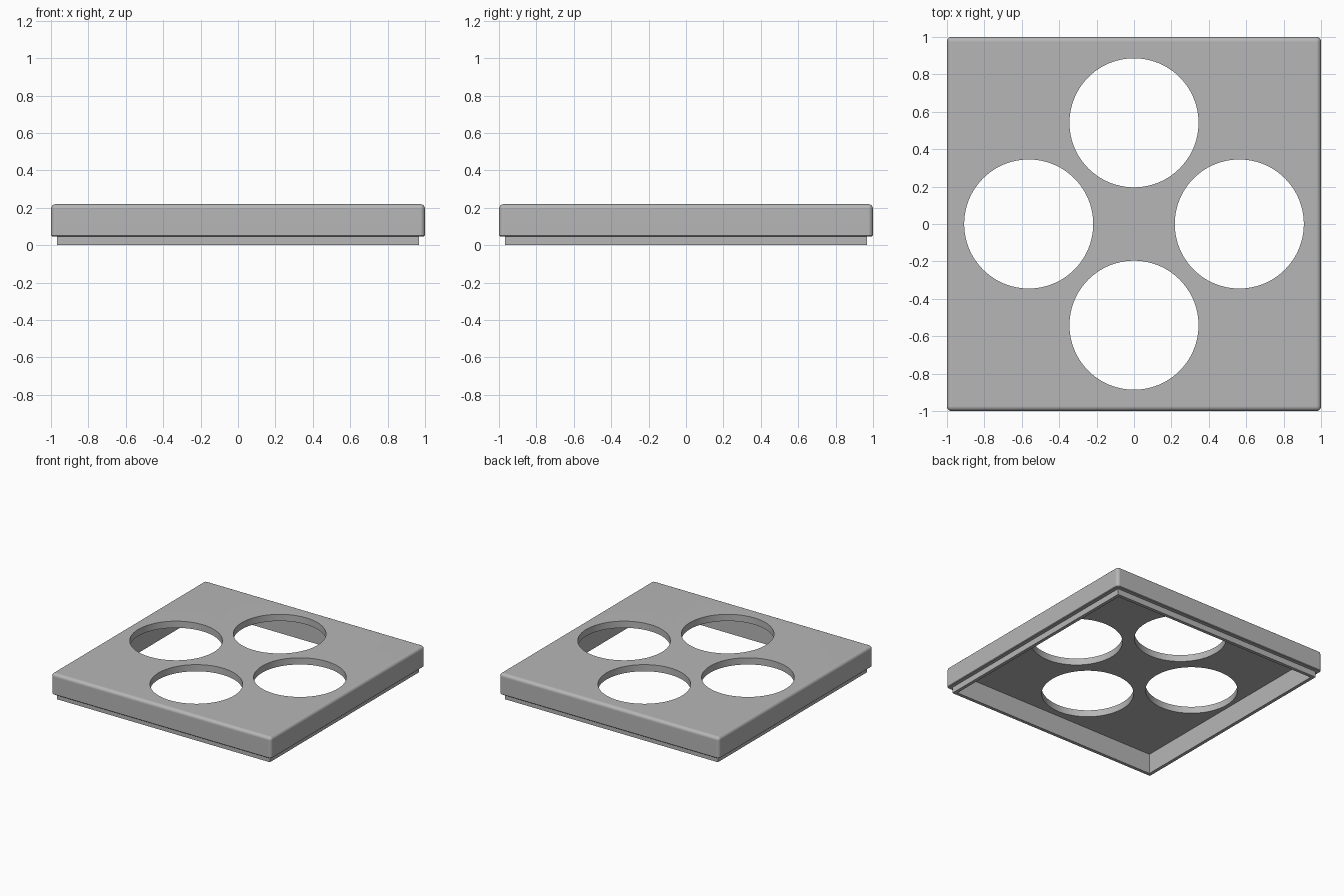
import bpy
import bmesh
import math
from mathutils import Matrix

cube = bpy.data.objects.get("Cube")
if cube:
    bpy.data.objects.remove(cube, do_unlink=True)

grey = bpy.data.materials.new("grey plastic")
grey.use_nodes = True
colour = (0.47, 0.47, 0.47, 1)
grey.diffuse_color = colour
grey.node_tree.nodes["Principled BSDF"].inputs["Base Color"].default_value = colour

TOP, STEP, CEILING = 0.22, 0.048, 0.165
BODY, LIP, CAVITY = 1.0, 0.967, 0.94
HOLE_RADIUS = 0.345
HOLE_X, HOLE_Y = 0.563, 0.541


def add_object(name, bm):
    mesh = bpy.data.meshes.new(name)
    bm.to_mesh(mesh)
    bm.free()
    mesh.materials.append(grey)
    obj = bpy.data.objects.new(name, mesh)
    bpy.context.collection.objects.link(obj)
    return obj


def square_block(half, low, high):
    bm = bmesh.new()
    place = Matrix.Translation((0, 0, (low + high) / 2))
    size = Matrix.Diagonal((2 * half, 2 * half, high - low, 1))
    bmesh.ops.create_cube(bm, size=1, matrix=place @ size)
    return bm


def combine(target, tool, operation):
    mod = target.modifiers.new("combine", "BOOLEAN")
    mod.operation = operation
    mod.solver = "EXACT"
    mod.object = tool
    bpy.context.view_layer.objects.active = target
    bpy.ops.object.modifier_apply(modifier=mod.name)
    bpy.data.objects.remove(tool, do_unlink=True)


# Main slab: rounded top and upright corners, tiny chamfer underneath
bm = square_block(BODY, STEP, TOP)
rounded = [e for e in bm.edges if max(v.co.z for v in e.verts) > STEP + 0.01]
bmesh.ops.bevel(bm, geom=rounded, offset=0.026, segments=5, profile=0.5, affect="EDGES")
rim = [e for e in bm.edges if all(v.co.z < STEP + 0.001 for v in e.verts)]
bmesh.ops.bevel(bm, geom=rim, offset=0.005, segments=1, affect="EDGES")
panel = add_object("lid_panel", bm)

# Stepped lip, then the hollow underside
combine(panel, add_object("lip", square_block(LIP, 0, 0.1)), "UNION")
combine(panel, add_object("cavity", square_block(CAVITY, -0.1, CEILING)), "DIFFERENCE")

# Four round openings
for i in range(4):
    angle = i * math.pi / 2
    centre = (HOLE_X * math.cos(angle), HOLE_Y * math.sin(angle), TOP)
    bm = bmesh.new()
    bmesh.ops.create_cone(bm, cap_ends=True, segments=96, radius1=HOLE_RADIUS,
                          radius2=HOLE_RADIUS, depth=0.3,
                          matrix=Matrix.Translation(centre))
    combine(panel, add_object("opening", bm), "DIFFERENCE")

# Smooth rounding with crisp flats
bpy.ops.object.select_all(action="DESELECT")
panel.select_set(True)
bpy.context.view_layer.objects.active = panel
bpy.ops.object.shade_smooth_by_angle(angle=math.radians(30))
normals = panel.modifiers.new("flat normals", "WEIGHTED_NORMAL")
normals.keep_sharp = True
